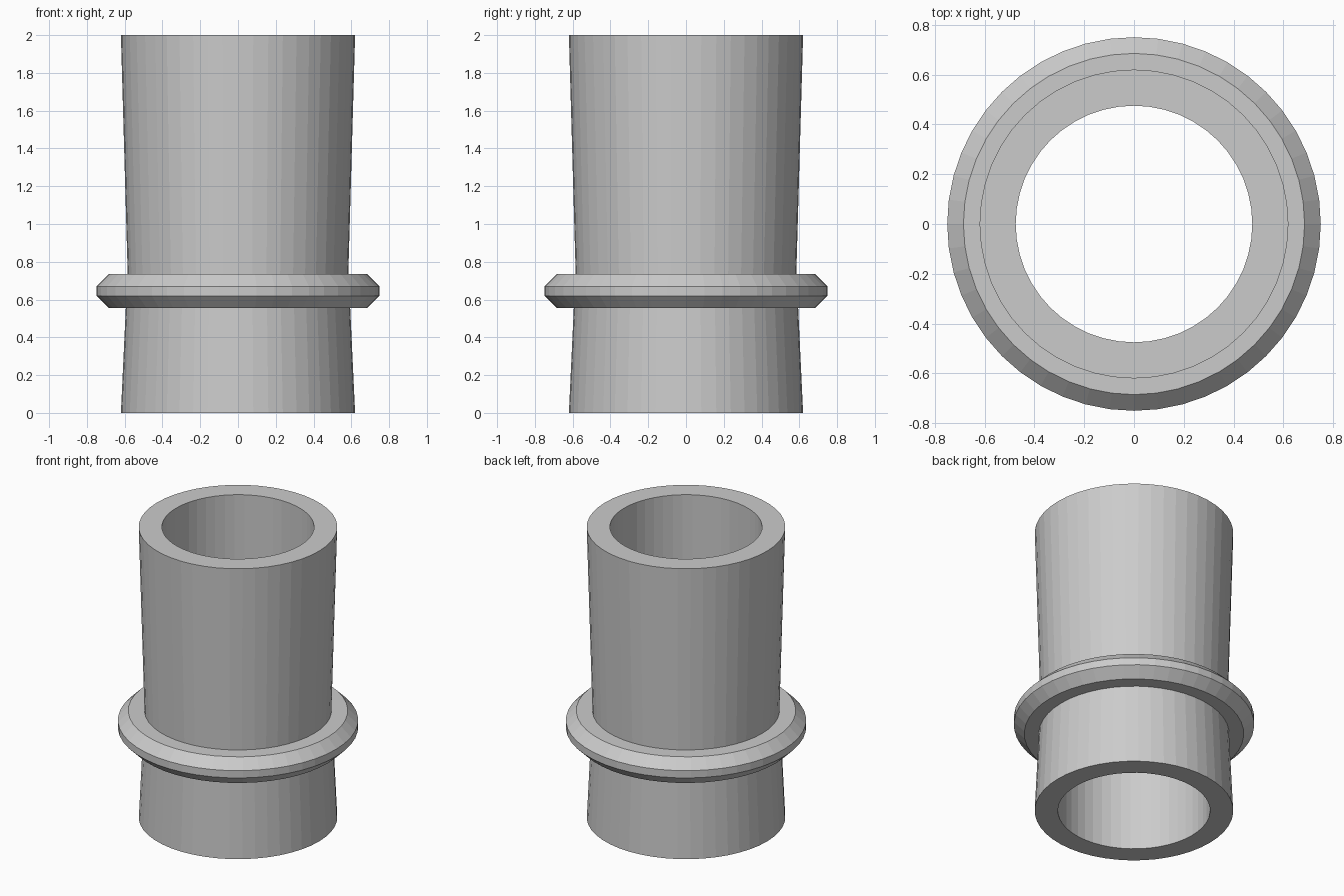
import bpy
import bmesh
import math

default_cube = bpy.data.objects.get("Cube")
if default_cube:
    bpy.data.objects.remove(default_cube, do_unlink=True)

SEGMENTS = 48

grey = bpy.data.materials.new("plain grey")
grey.use_nodes = True
colour = (0.6, 0.6, 0.6, 1)
grey.diffuse_color = colour
grey.node_tree.nodes["Principled BSDF"].inputs["Base Color"].default_value = colour


def lathe(name, profile):
    """Spin a closed (radius, height) profile around the z axis."""
    bm = bmesh.new()
    verts = [bm.verts.new((r, 0, z)) for r, z in profile]
    edges = [bm.edges.new((a, b)) for a, b in zip(verts, verts[1:] + verts[:1])]
    bmesh.ops.spin(bm, geom=verts + edges, cent=(0, 0, 0), axis=(0, 0, 1),
                   angle=math.tau, steps=SEGMENTS, use_merge=True)
    bmesh.ops.remove_doubles(bm, verts=bm.verts, dist=0.0001)
    bmesh.ops.recalc_face_normals(bm, faces=bm.faces)
    mesh = bpy.data.meshes.new(name)
    bm.to_mesh(mesh)
    bm.free()
    mesh.materials.append(grey)
    obj = bpy.data.objects.new(name, mesh)
    bpy.context.collection.objects.link(obj)
    return obj


# Hollow pipe, narrowing to a waist, with a chamfered collar around it
lathe("collared_pipe", [
    (0.475, 0), (0.62, 0), (0.594, 0.555),
    (0.685, 0.555), (0.75, 0.62), (0.75, 0.67), (0.685, 0.735),
    (0.584, 0.735), (0.62, 2), (0.475, 2),
])
